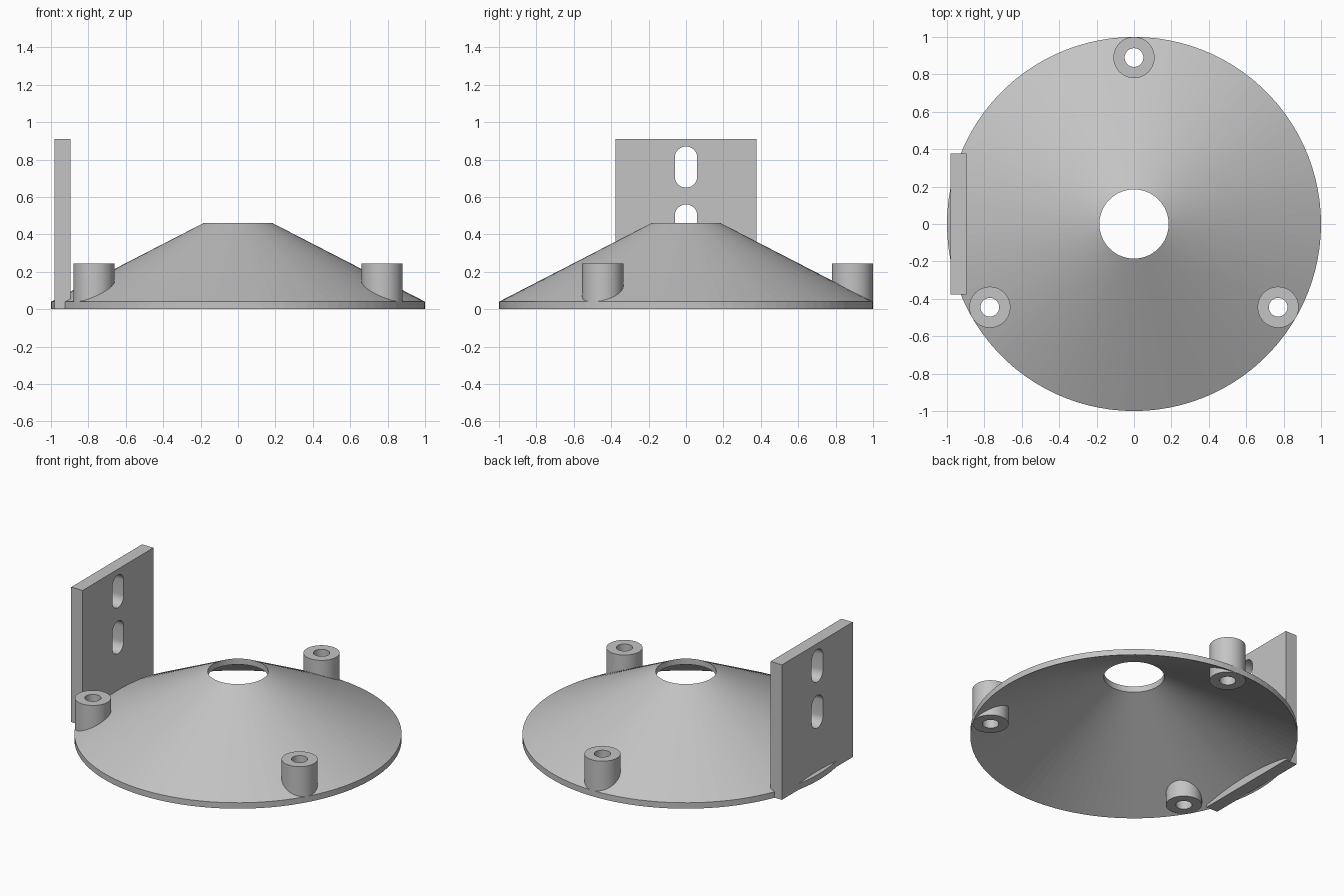
import bpy
import bmesh
from math import cos, sin, pi, radians
from mathutils import Matrix, Vector

cube = bpy.data.objects.get("Cube")
if cube:
    bpy.data.objects.remove(cube, do_unlink=True)

grey = bpy.data.materials.new("light grey")
grey.use_nodes = True
colour = (0.55, 0.55, 0.55, 1)
grey.diffuse_color = colour
grey.node_tree.nodes["Principled BSDF"].inputs["Base Color"].default_value = colour


def add_object(name, bm, smooth=False):
    bmesh.ops.recalc_face_normals(bm, faces=bm.faces)
    mesh = bpy.data.meshes.new(name)
    bm.to_mesh(mesh)
    bm.free()
    mesh.materials.append(grey)
    obj = bpy.data.objects.new(name, mesh)
    bpy.context.collection.objects.link(obj)
    if smooth:
        bpy.ops.object.select_all(action='DESELECT')
        obj.select_set(True)
        bpy.context.view_layer.objects.active = obj
        bpy.ops.object.shade_smooth_by_angle(angle=radians(30))
    return obj


def lathe(bm, profile, sides, centre=(0, 0)):
    """Turn a closed (radius, height) profile around a vertical axis."""
    rings = []
    for i in range(sides):
        a = 2 * pi * i / sides
        rings.append([bm.verts.new((centre[0] + r * cos(a), centre[1] + r * sin(a), z))
                      for r, z in profile])
    n = len(profile)
    for i in range(sides):
        a, b = rings[i], rings[(i + 1) % sides]
        for j in range(n):
            k = (j + 1) % n
            bm.faces.new((a[j], b[j], b[k], a[k]))


def cut(target, cutter):
    """Subtract a hidden cutter, then apply and remove it."""
    cutter.hide_render = True
    mod = target.modifiers.new("cut", 'BOOLEAN')
    mod.operation = 'DIFFERENCE'
    mod.solver = 'EXACT'
    mod.object = cutter
    bpy.ops.object.select_all(action='DESELECT')
    target.select_set(True)
    bpy.context.view_layer.objects.active = target
    bpy.ops.object.modifier_apply(modifier=mod.name)
    bpy.data.objects.remove(cutter, do_unlink=True)


# Hollow cone with a thin rim and an open top
bm = bmesh.new()
lathe(bm, [(1, 0), (1, 0.04), (0.185, 0.46), (0.185, 0.42)], 100)
cone = add_object("cone_shell", bm)

# Three tubular screw bosses, passing through the shell
centres = [(0.89 * cos(radians(a)), 0.89 * sin(radians(a))) for a in (90, 210, 330)]
cutters = bmesh.new()
for name, c in zip(("back_boss", "right_boss", "left_boss"), centres):
    bm = bmesh.new()
    lathe(bm, [(0.11, 0), (0.11, 0.245), (0.05, 0.245), (0.05, 0)], 48, c)
    add_object(name, bm, smooth=True)
    bmesh.ops.create_cone(cutters, cap_ends=True, segments=32, radius1=0.08, radius2=0.08,
                          depth=1, matrix=Matrix.Translation((c[0], c[1], 0)))
cut(cone, add_object("boss_cutter", cutters))

# Upright mounting plate on the right side
bm = bmesh.new()
bmesh.ops.create_cube(bm, size=1, matrix=Matrix.Translation((-0.9375, 0, 0.455))
                      @ Matrix.Diagonal((0.085, 0.755, 0.91, 1)))
plate = add_object("mounting_plate", bm)

# Two round-ended slots through the plate
bm = bmesh.new()
for z in (0.45, 0.76):
    outline = []
    for i in range(34):
        half, step = divmod(i, 17)
        a = pi * half + pi * step / 16
        mid = z + (0.05 if half == 0 else -0.05)
        outline.append(bm.verts.new((-1.2, 0.06 * cos(a), mid + 0.06 * sin(a))))
    face = bm.faces.new(outline)
    out = bmesh.ops.extrude_face_region(bm, geom=[face])
    verts = [v for v in out["geom"] if isinstance(v, bmesh.types.BMVert)]
    bmesh.ops.translate(bm, verts=verts, vec=Vector((0.6, 0, 0)))
cut(plate, add_object("slot_cutter", bm))
bpy.ops.object.select_all(action='DESELECT')
plate.select_set(True)
bpy.context.view_layer.objects.active = plate
bpy.ops.object.shade_smooth_by_angle(angle=radians(30))
